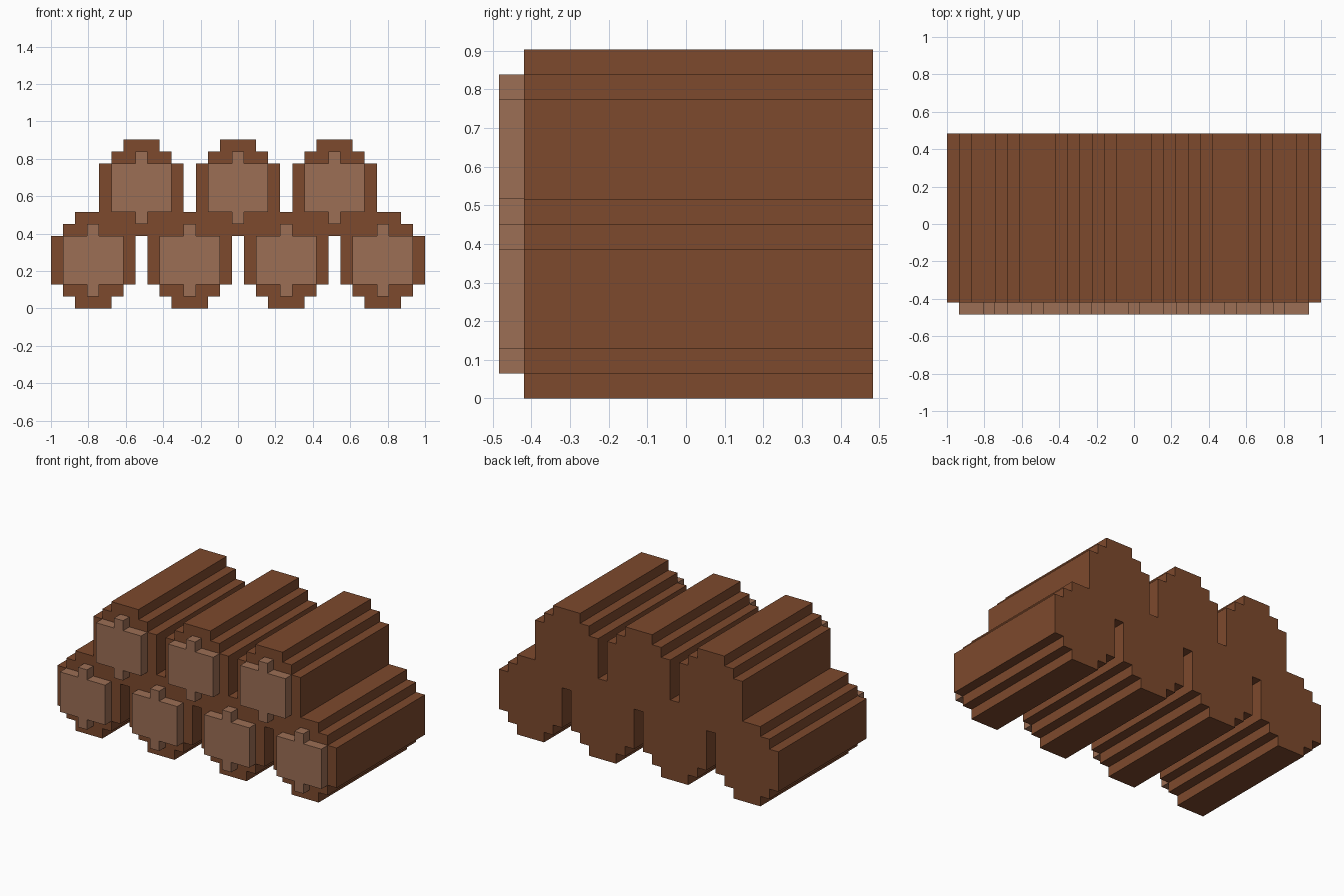
import bpy
import bmesh

cube = bpy.data.objects.get("Cube")
if cube:
    bpy.data.objects.remove(cube)

U = 2 / 31  # block unit: the stack is 31 blocks wide


def make_material(name, color):
    mat = bpy.data.materials.new(name)
    mat.use_nodes = True
    mat.diffuse_color = color
    bsdf = mat.node_tree.nodes["Principled BSDF"]
    bsdf.inputs["Base Color"].default_value = color
    bsdf.inputs["Roughness"].default_value = 0.9
    return mat


bark = make_material("bark brown", (0.205, 0.067, 0.026, 1))
cut_wood = make_material("cut wood", (0.332, 0.156, 0.089, 1))


def extrude_profile(name, half, cx, cz, y0, y1, mat):
    """Mirror a right-hand half outline (bottom to top) and extrude it along y."""
    outline = half + [(-x, z) for x, z in reversed(half)]
    bm = bmesh.new()
    verts = [bm.verts.new(((cx + x) * U, y0 * U, (cz + z) * U)) for x, z in outline]
    face = bm.faces.new(verts)
    result = bmesh.ops.extrude_face_region(bm, geom=[face])
    moved = [g for g in result["geom"] if isinstance(g, bmesh.types.BMVert)]
    bmesh.ops.translate(bm, verts=moved, vec=(0, (y1 - y0) * U, 0))
    bmesh.ops.recalc_face_normals(bm, faces=bm.faces[:])
    mesh = bpy.data.meshes.new(name)
    bm.to_mesh(mesh)
    bm.free()
    mesh.materials.append(mat)
    obj = bpy.data.objects.new(name, mesh)
    bpy.context.collection.objects.link(obj)
    return obj


# Stepped log outline and cross-tabbed end grain, measured from the log centre
log_half = [(1.5, -4), (1.5, -3), (2.5, -3), (2.5, -2), (3.5, -2),
            (3.5, 2), (2.5, 2), (2.5, 3), (1.5, 3), (1.5, 4)]
end_half = [(0.5, -3), (0.5, -2), (2.5, -2), (2.5, 2), (0.5, 2), (0.5, 3)]

# Two interlocking rows: four logs below, three nested above
rows = {"lower": (4, (-12, -4, 4, 12)), "upper": (10, (-8, 0, 8))}
for row, (cz, centres) in rows.items():
    for i, cx in enumerate(centres, 1):
        extrude_profile(f"{row}_log_{i}", log_half, cx, cz, -6.5, 7.5, bark)
        extrude_profile(f"{row}_log_end_{i}", end_half, cx, cz, -7.5, -6.5, cut_wood)
